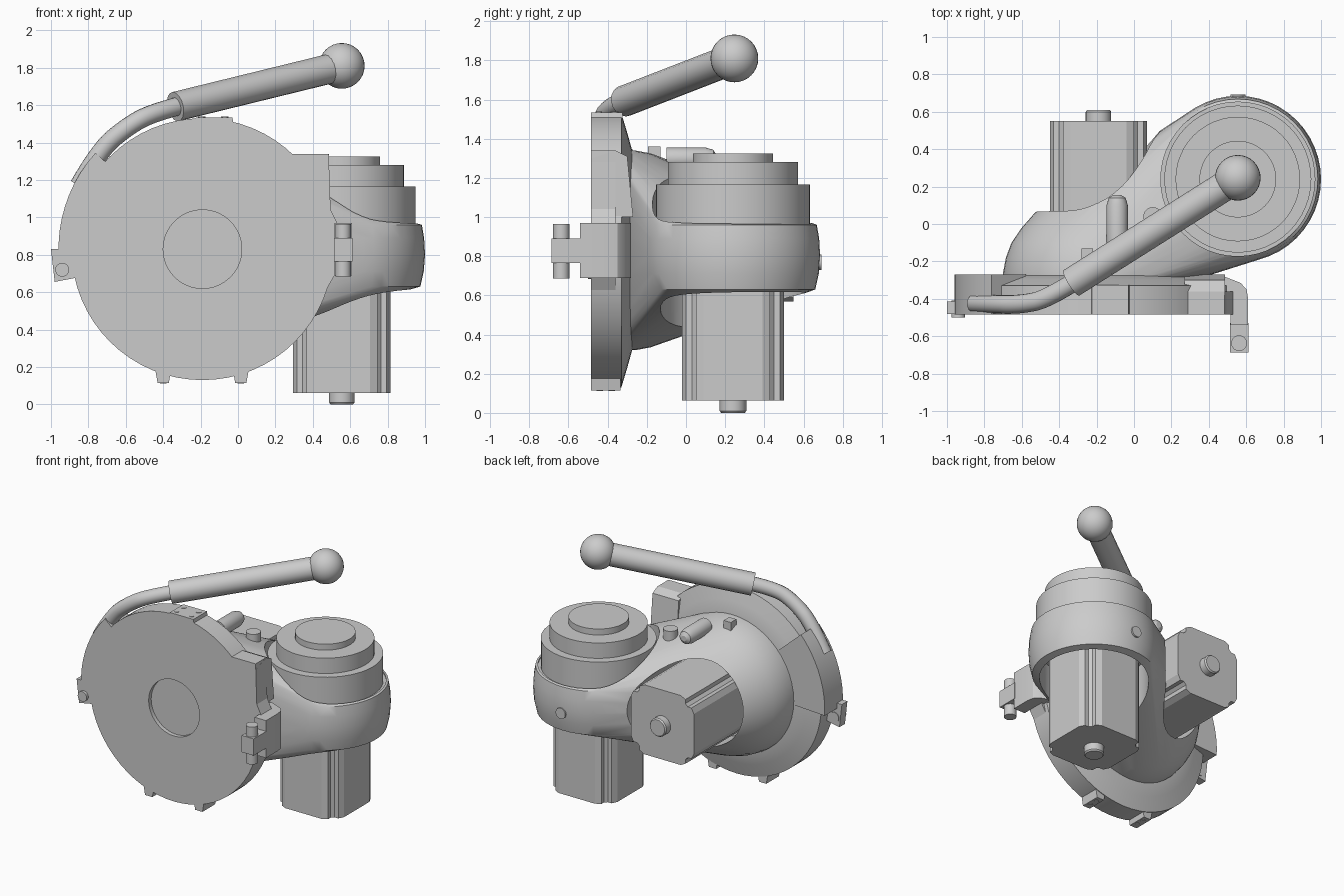
import bpy, bmesh, math
from mathutils import Vector

if "Cube" in bpy.data.objects:
    bpy.data.objects.remove(bpy.data.objects["Cube"])

DISC = (-0.19, 0.83)     # x, z of the disc axis (along y)
POST = (0.555, 0.24)     # x, y of the upright motor axis (along z)


def finish(name, bm, smooth=30):
    bmesh.ops.remove_doubles(bm, verts=bm.verts, dist=1e-5)
    bmesh.ops.recalc_face_normals(bm, faces=bm.faces)
    me = bpy.data.meshes.new(name)
    bm.to_mesh(me)
    bm.free()
    ob = bpy.data.objects.new(name, me)
    bpy.context.collection.objects.link(ob)
    bpy.ops.object.select_all(action='DESELECT')
    ob.select_set(True)
    bpy.context.view_layer.objects.active = ob
    if smooth:
        bpy.ops.object.shade_smooth_by_angle(angle=math.radians(smooth))
    return ob


def place(axis, a, b, h):
    return {'x': (h, a, b), 'y': (a, h, b), 'z': (a, b, h)}[axis]


def ring(c, r, h, axis, n):
    return [place(axis, c[0] + r * math.cos(2 * math.pi * i / n),
                  c[1] + r * math.sin(2 * math.pi * i / n), h) for i in range(n)]


def lathe(name, profile, c, axis, n=48):
    """Revolve (radius, height) points around an axis through c."""
    bm = bmesh.new()
    rings = [[bm.verts.new(p) for p in ring(c, r, h, axis, n)] for r, h in profile]
    for lo, hi in zip(rings, rings[1:]):
        for i in range(n):
            j = (i + 1) % n
            bm.faces.new((lo[i], lo[j], hi[j], hi[i]))
    for end, (r, h) in ((rings[0], profile[0]), (rings[-1], profile[-1])):
        bm.faces.new(end)
    return finish(name, bm)


def cyl(name, c, r, lo, hi, axis, n=32):
    return lathe(name, [(r, lo), (r, hi)], c, axis, n)


def prism(name, pts, axis, lo, hi, smooth=30):
    bm = bmesh.new()
    a = [bm.verts.new(place(axis, u, v, lo)) for u, v in pts]
    b = [bm.verts.new(place(axis, u, v, hi)) for u, v in pts]
    bm.faces.new(a)
    bm.faces.new(b)
    for i in range(len(pts)):
        j = (i + 1) % len(pts)
        bm.faces.new((a[i], a[j], b[j], b[i]))
    return finish(name, bm, smooth)


def box(name, x, y, z):
    return prism(name, [(x[0], y[0]), (x[1], y[0]), (x[1], y[1]), (x[0], y[1])], 'z', *z, 0)


def cut(ob, cutter):
    m = ob.modifiers.new("cut", 'BOOLEAN')
    m.operation, m.object, m.solver = 'DIFFERENCE', cutter, 'EXACT'
    cutter.hide_render = True
    bpy.context.view_layer.objects.active = ob
    bpy.ops.object.modifier_apply(modifier=m.name)
    bpy.data.objects.remove(cutter)


def tube(name, pts, r, kind='NURBS'):
    cu = bpy.data.curves.new(name, 'CURVE')
    cu.dimensions, cu.bevel_depth, cu.bevel_resolution, cu.use_fill_caps = '3D', r, 6, True
    sp = cu.splines.new(kind)
    sp.points.add(len(pts) - 1)
    for p, co in zip(sp.points, pts):
        p.co = (*co, 1)
    if kind == 'NURBS':
        sp.order_u, sp.use_endpoint_u = 3, True
    ob = bpy.data.objects.new(name, cu)
    bpy.context.collection.objects.link(ob)


# Front disc with shallow centre recess and a sloped rear shoulder
lathe("front_disc", [(0.21, -0.455), (0.21, -0.485), (0.70, -0.485), (0.70, -0.33),
                     (0.60, -0.30), (0.51, -0.275), (0.3, -0.275)], DISC, 'y', 64)

# Housing: hull between the dome behind the disc and the upright barrel
bm = bmesh.new()
for r, y in ((0.51, -0.30), (0.51, -0.26), (0.495, -0.18), (0.465, -0.10), (0.41, -0.02), (0.34, 0.06), (0.25, 0.1)):
    for p in ring(DISC, r, y, 'y', 48):
        bm.verts.new(p)
for r, z in ((0.42, 0.63), (0.438, 0.71), (0.445, 0.80), (0.44, 0.89), (0.428, 0.96)):
    for p in ring(POST, r, z, 'z', 48):
        bm.verts.new(p)
res = bmesh.ops.convex_hull(bm, input=bm.verts)
junk = {g for g in res["geom_interior"] + res["geom_unused"] if isinstance(g, bmesh.types.BMVert)}
bmesh.ops.delete(bm, geom=list(junk), context='VERTS')
housing = finish("housing", bm, 0)
cut(housing, cyl("cap_cutter", POST, 0.412, 0.955, 2, 'z', 48))
cut(housing, cyl("lower_cutter", POST, 0.37, -1, 0.82, 'z', 48))
cut(housing, cyl("rear_cutter", DISC, 0.33, -0.12, 1, 'y', 48))
housing.select_set(True)
bpy.ops.object.select_all(action='DESELECT')
housing.select_set(True)
bpy.context.view_layer.objects.active = housing
bpy.ops.object.shade_smooth_by_angle(angle=math.radians(30))

# Stepped cap on the barrel
lathe("stepped_cap", [(0.393, 0.90), (0.393, 1.165), (0.333, 1.165), (0.333, 1.28),
                      (0.205, 1.28), (0.205, 1.325)], POST, 'z', 48)

# Two motors with notched corners and stub shafts
corner = [(.26, .15), (.24, .19), (.21, .19), (.19, .21), (.19, .24), (.15, .26)]
section = []
for k in range(4):
    c, s = round(math.cos(k * math.pi / 2)), round(math.sin(k * math.pi / 2))
    section += [(c * u - s * v, s * u + c * v) for u, v in corner]
for name, c, axis, inner, end, tip in (("lower_motor", POST, 'z', 0.85, 0.062, 0.0),
                                       ("rear_motor", DISC, 'y', -0.15, 0.55, 0.61)):
    prism(name, [(c[0] + u, c[1] + v) for u, v in section], axis, inner, end, 0)
    lip = 0.01 if tip < end else -0.01
    lathe(name + "_shaft", [(0.068, end - (tip - end) * .2), (0.068, tip + lip), (0.06, tip)], c, axis)

# Raised flange on the left of the disc
arc = [math.radians(a) for a in range(138, 184, 5)]
outer = [(DISC[0] + 0.77 * math.cos(a), DISC[1] + 0.77 * math.sin(a)) for a in arc]
inner = [(DISC[0] + 0.52 * math.cos(a), DISC[1] + 0.52 * math.sin(a)) for a in reversed(arc)]
prism("left_flange", outer + inner, 'y', -0.485, -0.27)

# Left latch and its pin
prism("left_latch", [(-1, .83), (-.85, .83), (-.85, .68), (-.98, .655)], 'y', -0.48, -0.415, 0)
cyl("latch_pin", (-.94, .72), 0.037, -0.5, -0.41, 'y')

# Upper right corner of the disc
prism("right_corner", [(.2, 1.34), (.485, 1.34), (.495, 1.04), (.53, .97), (.54, .73),
                       (.47, .61), (.2, .6)], 'y', -0.485, -0.36, 0)
prism("corner_ridge", [(-.485, 1.30), (-.36, 1.34), (-.30, 1.31), (-.27, 1.0), (-.485, 1.0)],
      'x', 0.27, 0.487, 0)

# Hinge arm, knuckles and pin
prism("hinge_arm", [(.3, -.28), (.48, -.28), (.57, -.315), (.602, -.35), (.61, -.40), (.61, -.54),
                    (.515, -.54), (.515, -.47), (.3, -.47)], 'z', 0.69, 0.97)
box("hinge_tongue", (.512, .612), (-.688, -.53), (.765, .89))
cyl("hinge_pin", (.562, -.637), 0.042, 0.685, 0.965, 'z')

# Top mounting block and bottom feet with screw spots
prism("top_block", [(-.235, 1.48), (-.225, 1.535), (-.03, 1.535), (-.02, 1.48)], 'y', -0.485, -0.325, 0)
for x in (-.195, -.07):
    for y, r in ((-.365, .02), (-.445, .016)):
        cyl("top_screw", (x, y), r, 1.52, 1.538, 'z', 16)
for x in (-.40, .015):
    prism("bottom_foot", [(x - .045, .2), (x + .045, .2), (x + .03, .115), (x - .03, .115)],
          'y', -0.485, -0.335, 0)
    for y in (-.44, -.38):
        cyl("foot_screw", (x, y), 0.017, 0.112, 0.13, 'z', 16)

# Small bosses on the housing
lathe("long_boss", [(0.057, -0.1), (0.057, 0.1), (0.045, 0.14), (0.02, 0.155)], (-.09, 1.298), 'y', 24)
cyl("round_boss", (.10, .04), 0.05, 1.05, 1.28, 'z', 24)
box("small_block", (-.28, -.22), (-.195, -.13), (1.25, 1.36))
cyl("rear_button", (.555, .77), 0.04, 0.6, 0.692, 'y', 24)

# Handle: bent rod, grip and ball
tube("handle_rod", [(-.85, -.425, 1.17), (-.74, -.43, 1.36), (-.60, -.43, 1.48), (-.46, -.40, 1.56),
                    (-.28, -.285, 1.605)], 0.05)
ball = Vector((.555, .247, 1.81))
tube("handle_grip", [(-.335, -.315, 1.592), ball], 0.08, 'POLY')
bpy.ops.mesh.primitive_uv_sphere_add(segments=32, ring_count=16, radius=0.122, location=ball)
bpy.context.object.name = "handle_ball"
bpy.ops.object.shade_smooth()
